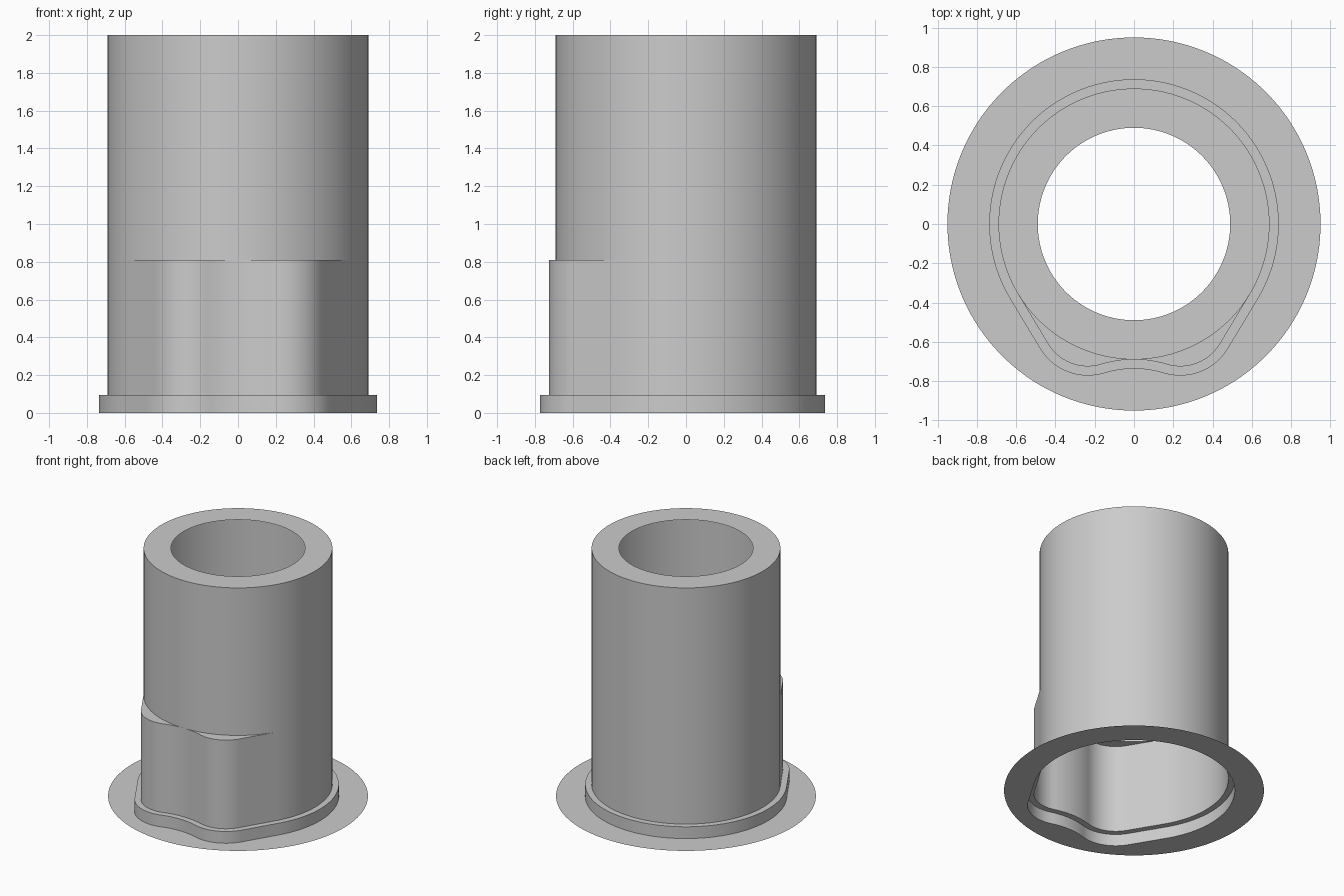
import bpy, bmesh, math
from mathutils import Vector

cube = bpy.data.objects.get("Cube")
if cube:
    bpy.data.objects.remove(cube, do_unlink=True)

grey = bpy.data.materials.new("neutral grey")
grey.use_nodes = True
COLOUR = (0.6, 0.6, 0.6, 1)
grey.diffuse_color = COLOUR
grey.node_tree.nodes["Principled BSDF"].inputs["Base Color"].default_value = COLOUR

TUBE_R, BORE_R, FLANGE_R = 0.69, 0.49, 0.95
LOBE_R, DIP_R = 0.237, 0.57
LOBE_C = Vector((0.235, -0.488))
DIP_C = Vector((0, -TUBE_R - DIP_R))
TANGENT = math.radians(-31)


def arc(centre, radius, start, end, steps):
    return [centre + radius * Vector((math.cos(start + (end - start) * i / steps),
                                      math.sin(start + (end - start) * i / steps)))
            for i in range(steps + 1)]


def outline(offset):
    """Round body with two front lobes, grown evenly by offset."""
    join = LOBE_C - DIP_C
    angle = math.atan2(join.y, join.x)
    half = arc(DIP_C, DIP_R - offset, math.pi / 2, angle, 8)
    half += arc(LOBE_C, LOBE_R + offset, angle - math.pi, TANGENT, 18)[1:]
    body = arc(Vector((0, 0)), TUBE_R + offset, TANGENT, math.pi / 2, 60)
    half += [half[-1].lerp(body[0], i / 8) for i in range(1, 8)] + body
    return half + [Vector((-p.x, p.y)) for p in half[-2:0:-1]]


def circle(radius):
    return [p.normalized() * radius for p in outline(0)]


def loft(name, *levels):
    """Skin a sheet through a stack of (loop, height) levels."""
    bm = bmesh.new()
    rings = [[bm.verts.new((p.x, p.y, z)) for p in loop] for loop, z in levels]
    for a, b in zip(rings, rings[1:]):
        for i in range(len(a)):
            j = (i + 1) % len(a)
            bm.faces.new((a[i], a[j], b[j], b[i]))
    # Collapse the shoulder where the lobes blend into the round body
    bmesh.ops.remove_doubles(bm, verts=bm.verts, dist=0.0005)
    mesh = bpy.data.meshes.new(name)
    bm.to_mesh(mesh)
    bm.free()
    mesh.materials.append(grey)
    ob = bpy.data.objects.new(name, mesh)
    bpy.context.collection.objects.link(ob)
    bpy.ops.object.select_all(action="DESELECT")
    ob.select_set(True)
    bpy.context.view_layer.objects.active = ob
    bpy.ops.object.shade_smooth_by_angle(angle=math.radians(30))
    return ob


body, collar = outline(0), outline(0.047)
tube, bore = circle(TUBE_R), circle(BORE_R)

# Flat flange, raised collar, lobed sleeve with shoulder, tube with top rim
loft("base_flange", (circle(FLANGE_R), 0), (collar, 0))
loft("raised_collar", (collar, 0), (collar, 0.095), (body, 0.095))
loft("lobed_sleeve", (body, 0.095), (body, 0.81), (tube, 0.81))
loft("upper_tube", (tube, 0.81), (tube, 2), (bore, 2))
